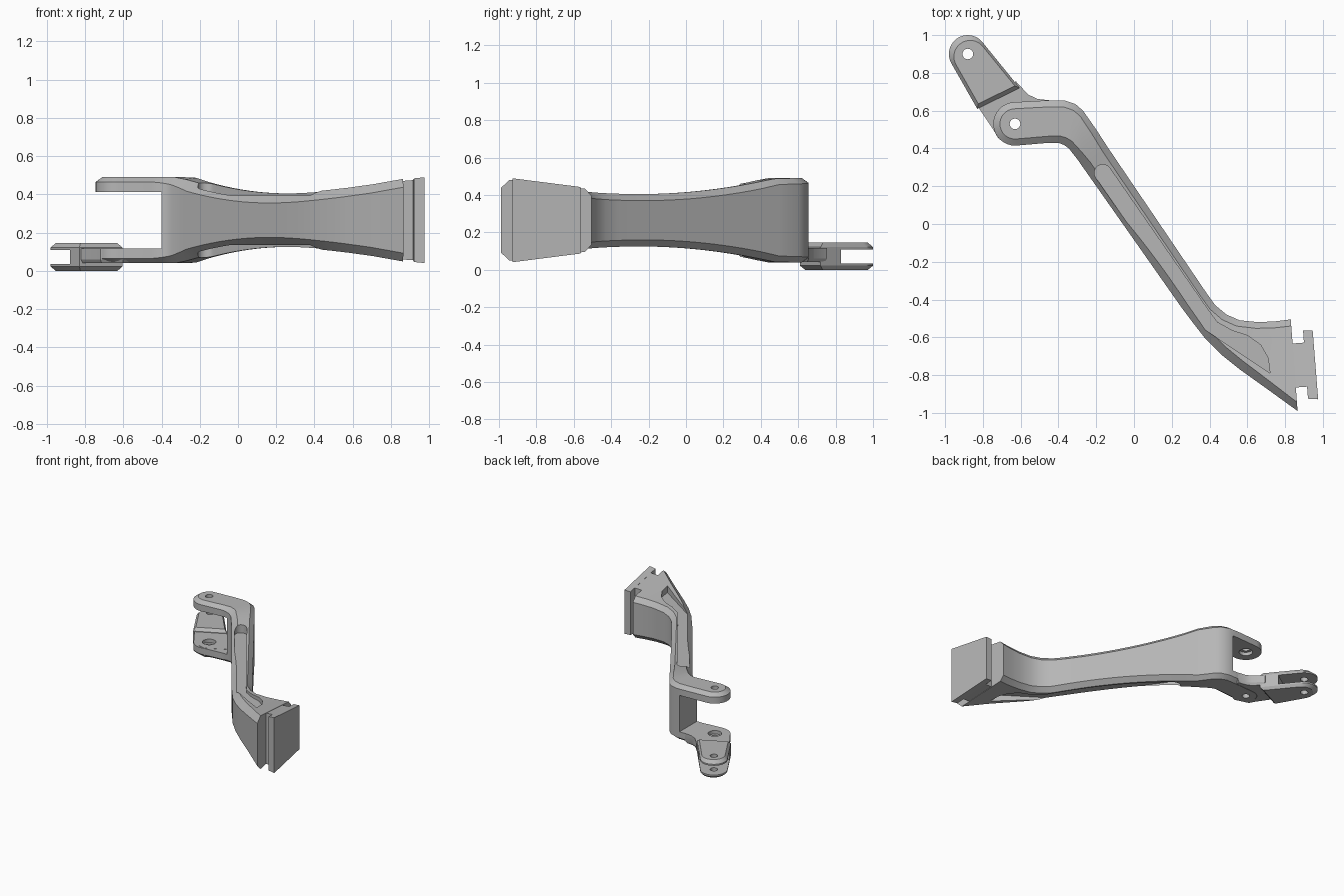
import bpy
import bmesh
from math import cos, sin, radians, pi
from mathutils import Vector

if "Cube" in bpy.data.objects:
    bpy.data.objects.remove(bpy.data.objects["Cube"], do_unlink=True)

grey = bpy.data.materials.new("cast_grey")
grey.use_nodes = True
grey.diffuse_color = (0.47, 0.47, 0.47, 1)
grey.node_tree.nodes["Principled BSDF"].inputs["Base Color"].default_value = grey.diffuse_color

MID = 0.265                          # height of the arm's centre plane
ALONG = Vector((0.56, -0.83))        # direction of the straight arm


def half_height(p):
    """Waisted thickness: thin in the middle of the arm, thick at both ends."""
    s = p.dot(ALONG) - 0.35
    reach = 0.88 if s < 0 else 0.97
    return 0.14 + min(0.085, 0.085 * (s / reach) ** 2)


def finish(name, bm):
    bmesh.ops.remove_doubles(bm, verts=bm.verts, dist=1e-5)
    bmesh.ops.recalc_face_normals(bm, faces=bm.faces)
    mesh = bpy.data.meshes.new(name)
    bm.to_mesh(mesh)
    bm.free()
    mesh.materials.append(grey)
    ob = bpy.data.objects.new(name, mesh)
    bpy.context.collection.objects.link(ob)
    return ob


def skin(name, rings, caps=(True, True)):
    """Join equal rings of points into a closed solid."""
    bm = bmesh.new()
    loops = [[bm.verts.new(p) for p in ring] for ring in rings]
    n = len(loops[0])
    for a, b in zip(loops, loops[1:]):
        for i in range(n):
            j = (i + 1) % n
            corners = (a[i], a[j], b[j], b[i])
            if len({v.co.to_tuple(5) for v in corners}) > 2:
                bm.faces.new(corners)
    if caps[0]:
        bm.faces.new(loops[0])
    if caps[1]:
        bm.faces.new(loops[-1])
    bmesh.ops.dissolve_degenerate(bm, dist=1e-5, edges=bm.edges)
    return finish(name, bm)


def prism(name, outline, layers, centre=(0, 0)):
    """Stack an outline at (scale, z) layers."""
    c = Vector(centre)
    flat = [Vector(p) - c for p in outline]
    return skin(name, [[(*(c + p * k), z) for p in flat] for k, z in layers])


def arc(c, r, start, end, steps):
    angles = [radians(start + (end - start) * i / steps) for i in range(steps + 1)]
    return [(c[0] + r * cos(a), c[1] + r * sin(a)) for a in angles]


def drill(c, r, low, high):
    return prism("cutter", arc(c, r, 0, 350, 35), [(1, low), (1, high)])


def cut(target, cutter):
    mod = target.modifiers.new("cut", "BOOLEAN")
    mod.operation = "DIFFERENCE"
    mod.solver = "EXACT"
    mod.object = cutter
    with bpy.context.temp_override(object=target, active_object=target):
        bpy.ops.object.modifier_apply(modifier=mod.name)
    bpy.data.objects.remove(cutter, do_unlink=True)


def section(right, left, right_in, left_in, drop_r, drop_l):
    """Eight-sided chamfered cross-section."""
    def at(p, side, drop=0):
        return (p.x, p.y, MID + side * (half_height(p) - drop))
    return [at(right, -1, drop_r), at(right, 1, drop_r), at(right_in, 1), at(left_in, 1),
            at(left, 1, drop_l), at(left, -1, drop_l), at(left_in, -1), at(right_in, -1)]


# Main arm: rounded lug end, bend, straight waist and flared head
PIVOT = Vector((-0.63, 0.53))
RADIUS = 0.115
tip, side = Vector((-1, -0.04)), Vector((-0.04, 1))
rings = []
for i in range(9):
    a = pi / 2 * i / 8
    r_dir, l_dir = tip * cos(a) + side * sin(a), tip * cos(a) - side * sin(a)
    inner = RADIUS - 0.035
    rings.append(section(PIVOT + r_dir * RADIUS, PIVOT + l_dir * RADIUS,
                         PIVOT + r_dir * inner, PIVOT + l_dir * inner, 0.025, 0.025))

bend = [(-.45, .655, -.45, .43), (-.37, .655, -.4, .43), (-.31, .635, -.37, .418),
        (-.27, .6, -.345, .4), (-.2, .5, -.3, .343)]
start, end = (-.135, .4, -.27, .3), (.38, -.36, .25, -.44)
waist = [[a + (b - a) * i / 16 for a, b in zip(start, end)] for i in range(17)]
flare = [(.43, -.43, .31, -.52), (.49, -.48, .38, -.61), (.56, -.51, .46, -.69),
         (.66, -.52, .56, -.77), (.75, -.515, .7, -.87), (.83, -.505, .866, -.99)]
for i, (rx, ry, lx, ly) in enumerate(bend + waist + flare):
    right, left = Vector((rx, ry)), Vector((lx, ly))
    across = (left - right).normalized()
    grow = min(1, i / 5)
    rings.append(section(right, left, right + across * 0.035,
                         left - across * (0.035 + 0.012 * grow),
                         0.025 + 0.01 * grow, 0.025 + 0.025 * grow))
arm = skin("arm", rings, caps=(False, True))

# Fork gap between upper and lower lugs
cut(arm, prism("cutter", [(-1, 0.2), (-0.4, 0.2), (-0.4, 0.9), (-1, 0.9)],
               [(1, 0.117), (1, 0.413)]))

# Shallow flat-bottomed pockets above and below
pocket = arc((-0.165, 0.27), 0.045, 215, 35, 10) + [
    (.385, -.445), (.44, -.52), (.52, -.565), (.6, -.59),
    (.67, -.64), (.71, -.71), (.72, -.79), (.36, -.55), (.294, -.468)]
for low, high in ((0.395, 0.7), (-0.2, 0.135)):
    cut(arm, prism("cutter", pocket, [(1, low), (1, high)]))

# Lower link plate running from the lug to the clevis
link = prism("lower_link", [(-.745, .5), (-.72, .455), (-.6, .42), (-.45, .5), (-.45, .655),
                            (-.51, .662), (-.56, .685), (-.625, .755), (-.845, .65)],
             [(0.92, 0.041), (1, 0.06), (1, 0.118)], centre=(-0.64, 0.58))

# Pivot holes with counterbores on the inner faces
for part in (arm, link):
    cut(part, drill(PIVOT, 0.05, 0.09, 0.44))
    cut(part, drill(PIVOT, 0.028, -0.1, 0.7))

# Clevis: tapered rounded block, slotted and drilled
EYE = (-0.88, 0.9)
clevis = prism("clevis", [(-.83, .61), (-.605, .72)] + arc(EYE, 0.1, 38, 209, 20),
               [(0.86, 0), (1, 0.022), (1, 0.122), (0.86, 0.145)], centre=(-0.79, 0.8))
floor, out = Vector((-0.78, 0.765)), Vector((-0.585, 0.81))
wide = Vector((out.y, -out.x)) * 0.3
cut(clevis, prism("cutter", [floor - wide, floor + wide, floor + wide + out * 0.4,
                             floor - wide + out * 0.4], [(1, 0.035), (1, 0.11)]))
cut(clevis, drill(EYE, 0.028, -0.1, 0.3))


# Mounting head: neck and flange, leaving a groove on each side
def slab(name, outline):
    pts = [Vector(p) for p in outline]
    return skin(name, [[(p.x, p.y, MID + s * half_height(p)) for p in pts] for s in (-1, 1)])


neck = slab("mount_neck", [(.836, -.633), (.9, -.628), (.92, -.861), (.85, -.866)])
flange = slab("mount_flange", [(.895, -.564), (.946, -.564), (.975, -.928), (.921, -.925)])

# Smooth curved surfaces, keep chamfers crisp
for ob in (arm, link, clevis, neck, flange):
    bpy.ops.object.select_all(action="DESELECT")
    ob.select_set(True)
    bpy.context.view_layer.objects.active = ob
    bpy.ops.object.shade_smooth_by_angle(angle=radians(25))
